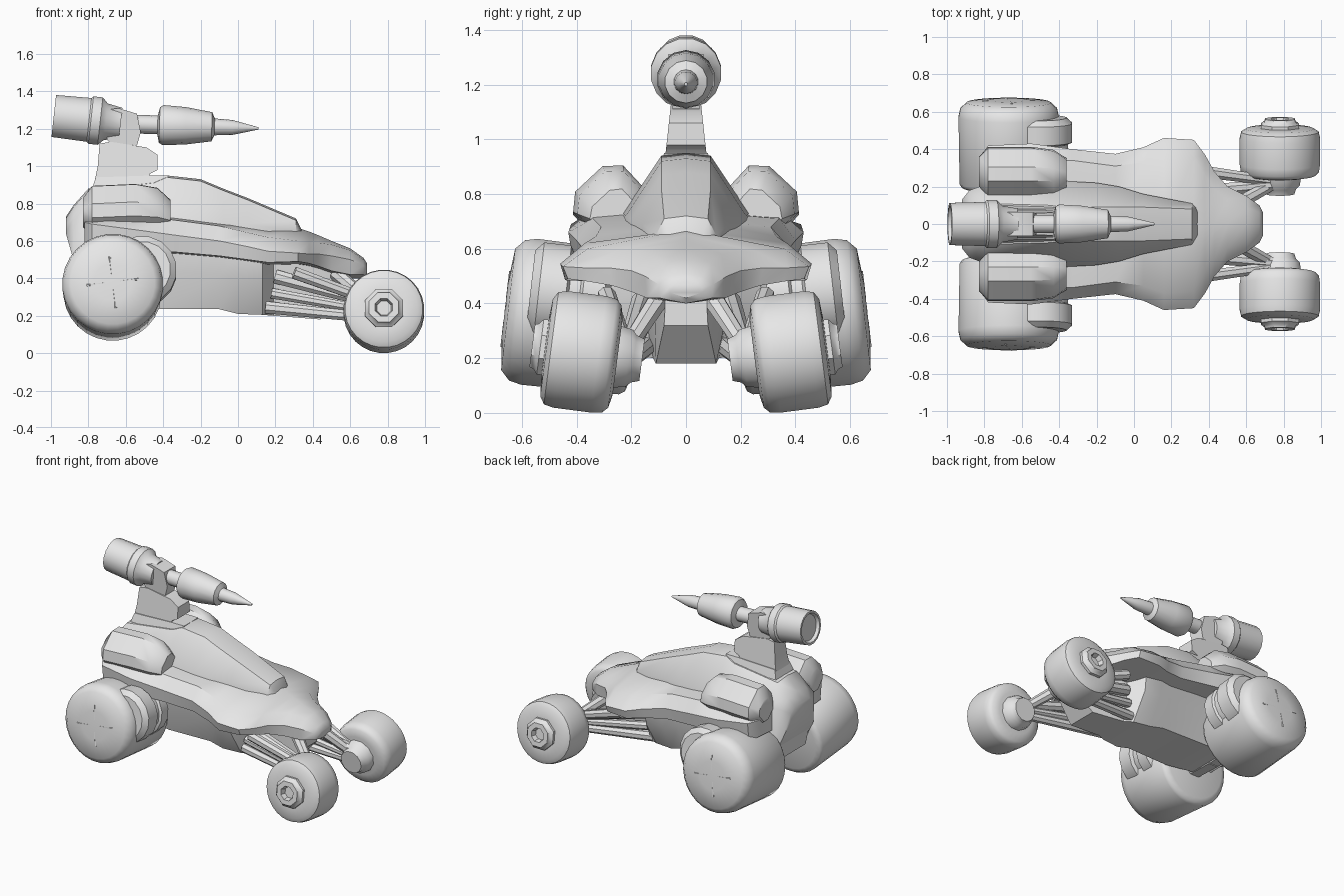
import bpy, bmesh, math
from mathutils import Vector, Matrix

cube = bpy.data.objects.get("Cube")
if cube:
    bpy.data.objects.remove(cube, do_unlink=True)

GREY = (0.8, 0.8, 0.8, 1)
clay = bpy.data.materials.new("light grey")
clay.use_nodes = True
clay.diffuse_color = GREY
clay.node_tree.nodes["Principled BSDF"].inputs["Base Color"].default_value = GREY


def loft(name, rings, angle=40):
    """Skin a list of equal-length point rings and cap both ends."""
    bm = bmesh.new()
    loops = [[bm.verts.new(p) for p in ring] for ring in rings]
    n = len(loops[0])
    for a, b in zip(loops, loops[1:]):
        for i in range(n):
            j = (i + 1) % n
            bm.faces.new((a[i], a[j], b[j], b[i]))
    bm.faces.new(loops[0])
    bm.faces.new(loops[-1])
    bmesh.ops.recalc_face_normals(bm, faces=bm.faces)
    mesh = bpy.data.meshes.new(name)
    bm.to_mesh(mesh)
    bm.free()
    mesh.materials.append(clay)
    obj = bpy.data.objects.new(name, mesh)
    bpy.context.collection.objects.link(obj)
    bpy.ops.object.select_all(action='DESELECT')
    obj.select_set(True)
    bpy.context.view_layer.objects.active = obj
    bpy.ops.object.shade_smooth_by_angle(angle=math.radians(angle))
    return obj


def frame(origin, direction):
    return Matrix.Translation(origin) @ Vector(direction).to_track_quat('Z', 'Y').to_matrix().to_4x4()


def lathe(name, origin, direction, profile, sides=24):
    """Revolve (distance, radius) pairs about an axis."""
    m = frame(origin, direction)
    turn = [math.tau * (i + 0.5) / sides for i in range(sides)]
    return loft(name, [[m @ Vector((r * math.cos(a), r * math.sin(a), t)) for a in turn]
                       for t, r in profile])


def rod(name, start, end, radius, sides=8, taper=1):
    d = Vector(end) - Vector(start)
    return lathe(name, start, d, [(0, radius), (d.length, radius * taper)], sides)


def sym(x, half):
    """Full ring at x from a half outline running from top centre to bottom centre."""
    return [(x, y, z) for y, z in half] + [(x, -y, z) for y, z in half[-2:0:-1]]


def slab(name, outline, low, high):
    """Side outline in x and z, with its half thickness going from low to high along z."""
    zs = [z for x, z in outline]
    lo, span = min(zs), max(zs) - min(zs)
    return loft(name, [[(x, s * (low + (high - low) * (z - lo) / span), z) for x, z in outline]
                       for s in (-1, 1)])


def pod_ring(x, y, z, hy, hz, roll):
    k = 0.55
    pts = [(1, k), (k, 1), (-k, 1), (-1, k), (-1, -k), (-k, -1), (k, -1), (1, -k)]
    c, s = math.cos(roll), math.sin(roll)
    return [(x, y + a * hy * c - b * hz * s, z + a * hy * s + b * hz * c) for a, b in pts]


# Upper shell: x, top, shoulder width, shoulder height, width, edge height, underside
shell = [
    (-0.82, .72, .20, .72, .36, .70, .57),
    (-0.78, .74, .26, .74, .42, .69, .55),
    (-0.55, .75, .34, .74, .43, .66, .54),
    (-0.33, .74, .34, .71, .40, .63, .53),
    (-0.10, .71, .31, .68, .375, .60, .51),
    (0.05, .69, .33, .645, .41, .57, .49),
    (0.16, .67, .37, .62, .46, .545, .475),
    (0.32, .67, .36, .60, .45, .535, .48),
    (0.38, .65, .26, .59, .37, .53, .47),
    (0.43, .63, .19, .59, .28, .53, .455),
    (0.50, .60, .13, .58, .20, .52, .43),
    (0.60, .56, .09, .55, .15, .50, .41),
    (0.67, .51, .06, .50, .10, .47, .41),
    (0.69, .48, .04, .47, .06, .46, .43),
]
loft("upper_shell", [sym(x, [(0, t), (sw, sz), (w, e), (w * .96, lo + .01), (w * .5, lo), (0, lo - .01)])
                     for x, t, sw, sz, w, e, lo in shell])

# Central spine and canopy: x, top, top width, waist width, waist height, base
spine = [
    (-0.92, .73, .08, .13, .69, .64),
    (-0.88, .79, .10, .18, .72, .50),
    (-0.80, .88, .11, .21, .74, .32),
    (-0.45, .92, .10, .23, .73, .50),
    (-0.38, .95, .09, .23, .73, .60),
    (-0.20, .93, .09, .22, .72, .60),
    (-0.08, .88, .09, .20, .71, .60),
    (0.05, .83, .09, .16, .69, .60),
    (0.31, .72, .08, .11, .65, .58),
    (0.34, .66, .06, .09, .62, .58),
]
loft("canopy_spine", [sym(x, [(0, t), (tw, t - .01), (w, z), (w, b), (0, b)])
                      for x, t, tw, w, z, b in spine])

# Lower hull: x, floor width, floor height, top width, top height
hull = [
    (-0.86, .12, .36, .18, .58),
    (-0.62, .16, .25, .20, .60),
    (-0.42, .18, .235, .25, .58),
    (-0.10, .17, .235, .25, .54),
    (0.00, .17, .21, .28, .52),
    (0.13, .15, .205, .28, .51),
    (0.19, .12, .20, .16, .49),
    (0.44, .11, .18, .12, .47),
    (0.57, .08, .32, .08, .45),
]
loft("lower_hull", [sym(x, [(0, t), (tw, t), (tw * .95, t * .6 + b * .4), (bw, b), (0, b)])
                    for x, bw, b, tw, t in hull], 25)

# Turret and gun
slab("turret_base", [(-.77, .90), (-.75, 1.0), (-.74, 1.12), (-.68, 1.13), (-.49, 1.10),
                     (-.43, 1.06), (-.43, .98), (-.47, .96), (-.50, .90)], .08, .055)
slab("turret_foot", [(-.78, .88), (-.76, .94), (-.46, .95), (-.37, .95), (-.40, .88)], .10, .08)
slab("gun_yoke", [(-.70, 1.14), (-.71, 1.30), (-.64, 1.31), (-.54, 1.28), (-.52, 1.18),
                  (-.54, 1.11), (-.68, 1.12)], .05, .065)
lathe("gun_drum", (-.985, 0, 1.268), (1, 0, -.11),
      [(.02, .09), (0, .10), (0, .115), (.19, .12), (.20, .13), (.25, .13), (.28, .10), (.36, .085)], 16)
lathe("gun_barrel", (-.56, 0, 1.225), (1, 0, -.035),
      [(0, .05), (.13, .05), (.14, .095), (.16, .107), (.28, .10), (.42, .078), (.435, .045),
       (.53, .04), (.58, .028), (.67, .006)], 14)

for s, side in ((1, "back"), (-1, "front")):
    # Shoulder pods
    loft("pod_" + side, [pod_ring(x, s * y, z, a, b, -s * .75) for x, y, z, a, b in (
        (-.83, .28, .75, .07, .07), (-.78, .28, .765, .125, .11), (-.55, .28, .775, .125, .11),
        (-.43, .275, .765, .115, .10), (-.36, .27, .74, .08, .06))])

    # Big drum wheel with crossed face ribs
    axis = Vector((0, s, .115)).normalized()
    start = Vector((-.67, s * .185, .325))
    lathe("drum_wheel_" + side, start, axis,
          [(0, .22), (.01, .25), (.03, .264), (.39, .27), (.435, .26), (.468, .225), (.48, .10)], 28)
    m = frame(start + axis * .474, axis)
    for i in range(4):
        a = math.tau * i / 4 + .12
        d = Vector((math.cos(a), math.sin(a), 0))
        rod("drum_rib_" + side, m @ (d * .04), m @ (d * .14), .007, 6)

    # Inner drum ahead of the big wheel
    lathe("inner_drum_" + side, (-.51, s * .28, .415), axis,
          [(0, .14), (.02, .17), (.10, .175), (.11, .16), (.15, .16), (.16, .183), (.26, .183), (.29, .15)], 16)
    rod("drum_axle_" + side, (-.67, 0, .33), (-.67, s * .25, .34), .09)

    # Nose wheel with hub
    axis = Vector((0, s, .13)).normalized()
    start = Vector((.78, s * .25, .205))
    lathe("nose_wheel_" + side, start, axis,
          [(0, .14), (.01, .19), (.03, .21), (.07, .216), (.21, .216), (.245, .208), (.262, .18), (.267, .11)], 28)
    lathe("wheel_hub_" + side, start, axis,
          [(.22, .11), (.285, .11), (.30, .09), (.315, .085), (.315, .05), (.28, .04)], 8)
    lathe("inner_hub_" + side, start, -axis,
          [(-.02, .12), (.04, .11), (.06, .09), (.09, .08)], 12)

    # Suspension arms
    for label, p, q, r in (
            ("upper_arm", (.20, .16, .41), (.76, .21, .26), .04),
            ("outer_arm", (.30, .29, .43), (.74, .23, .27), .035),
            ("lower_arm", (.15, .14, .245), (.75, .21, .185), .035),
            ("middle_arm", (.18, .16, .32), (.75, .20, .22), .03),
            ("shock", (.52, .09, .43), (.72, .20, .26), .04)):
        rod(label + "_" + side, (p[0], s * p[1], p[2]), (q[0], s * q[1], q[2]), r, 8, .8)
